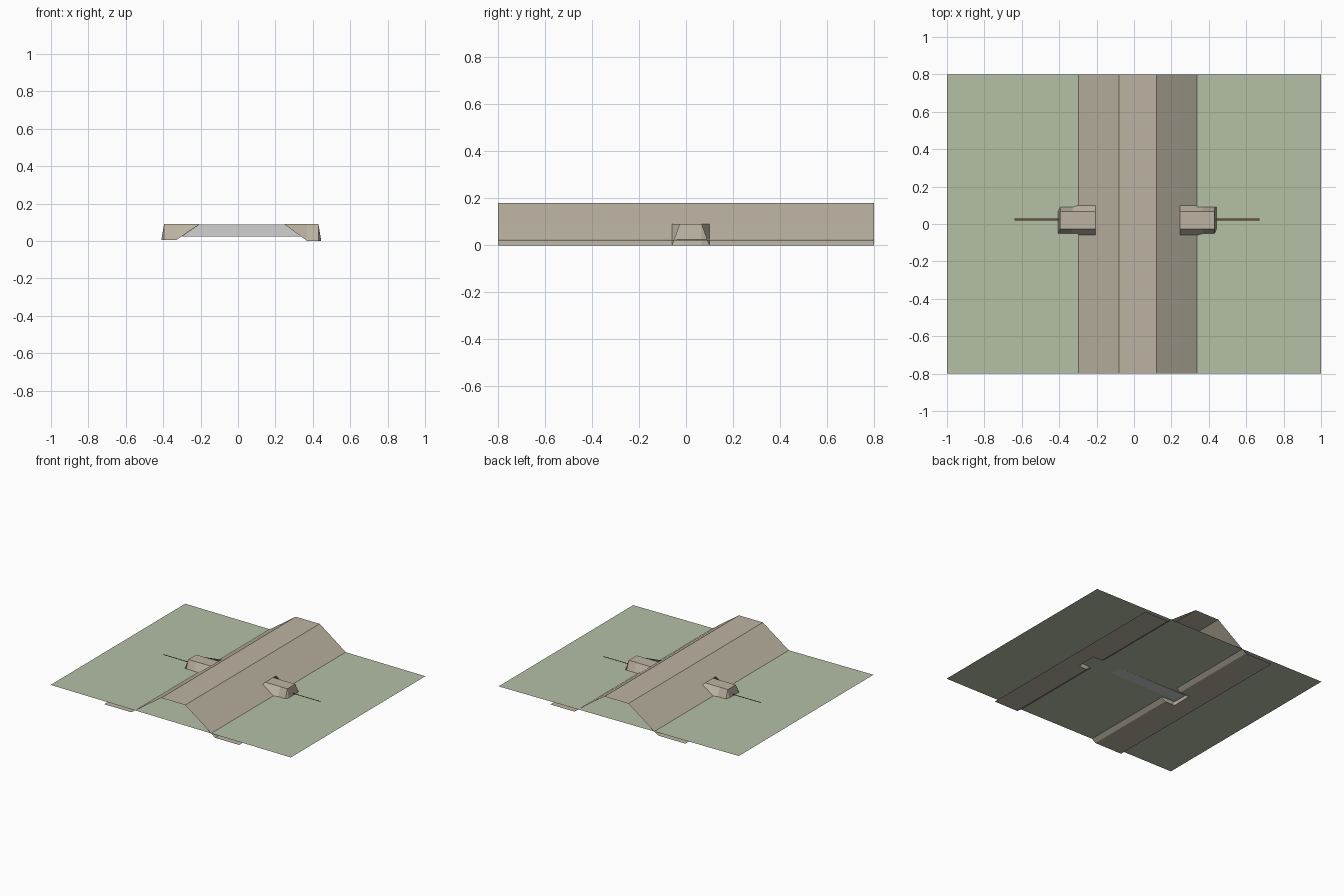
import bpy

if "Cube" in bpy.data.objects:
    bpy.data.objects.remove(bpy.data.objects["Cube"])


def material(name, rgb):
    m = bpy.data.materials.new(name)
    m.diffuse_color = (*rgb, 1)
    m.use_nodes = True
    m.node_tree.nodes["Principled BSDF"].inputs["Base Color"].default_value = m.diffuse_color
    return m


def loft(name, rows, mat=None, caps=False):
    """Join rows of points (equal length) into a strip of quads."""
    n = len(rows[0])
    verts = [p for row in rows for p in row]
    faces = [(r * n + i, r * n + i + 1, (r + 1) * n + i + 1, (r + 1) * n + i)
             for r in range(len(rows) - 1) for i in range(n - 1)]
    if caps:
        # close the section and both ends
        faces += [(r * n + n - 1, r * n, (r + 1) * n, (r + 1) * n + n - 1)
                  for r in range(len(rows) - 1)]
        faces += [tuple(reversed(range(n))), tuple(range(len(verts) - n, len(verts)))]
    mesh = bpy.data.meshes.new(name)
    mesh.from_pydata(verts, [], faces)
    mesh.update()
    ob = bpy.data.objects.new(name, mesh)
    bpy.context.collection.objects.link(ob)
    if mat:
        mesh.materials.append(mat)
    return ob


green = material("grass", (0.46, 0.53, 0.38))
earth = material("earth", (0.50, 0.45, 0.36))
brown = material("stream_brown", (0.16, 0.08, 0.05))
grey = material("concrete", (0.55, 0.56, 0.58))

# Gently sloping ground sheet
loft("ground", [[(-1, y, 0.032), (1, y, 0.021)] for y in (-0.8, 0.8)], green)

# Embankment: plain section, and section raised over the culvert
plain = [(-0.555, 0.006), (-0.41, 0.006), (-0.395, 0.006), (-0.328, 0.006),
         (-0.207, 0.09), (-0.08, 0.18), (0.12, 0.18), (0.247, 0.09),
         (0.37, 0.0), (0.43, 0.0), (0.445, 0.0), (0.57, 0.0)]
raised = [(x, 0.09 if -0.4 < x < -0.3 or 0.36 < x < 0.44 else z) for x, z in plain]
mid, top_half, base_half = 0.02, 0.047, 0.08
stations = [(-0.8, plain), (mid - base_half, plain), (mid - top_half, raised),
            (mid + top_half, raised), (mid + base_half, plain), (0.8, plain)]
loft("embankment", [[(x, y, z) for x, z in sec] for y, sec in stations], earth)

# Culvert barrel inside the embankment
section = [(mid - 0.045, 0.0255), (mid + 0.045, 0.0255),
           (mid + 0.04, 0.089), (mid - 0.04, 0.089)]
loft("culvert_barrel", [[(x, y, z) for y, z in section] for x in (-0.385, 0.42)],
     grey, caps=True)

# Narrow flow line running through the culvert
loft("flow_line", [[(-0.64, y, 0.042), (0.67, y, 0.038)] for y in (0.02, 0.03)], brown)
